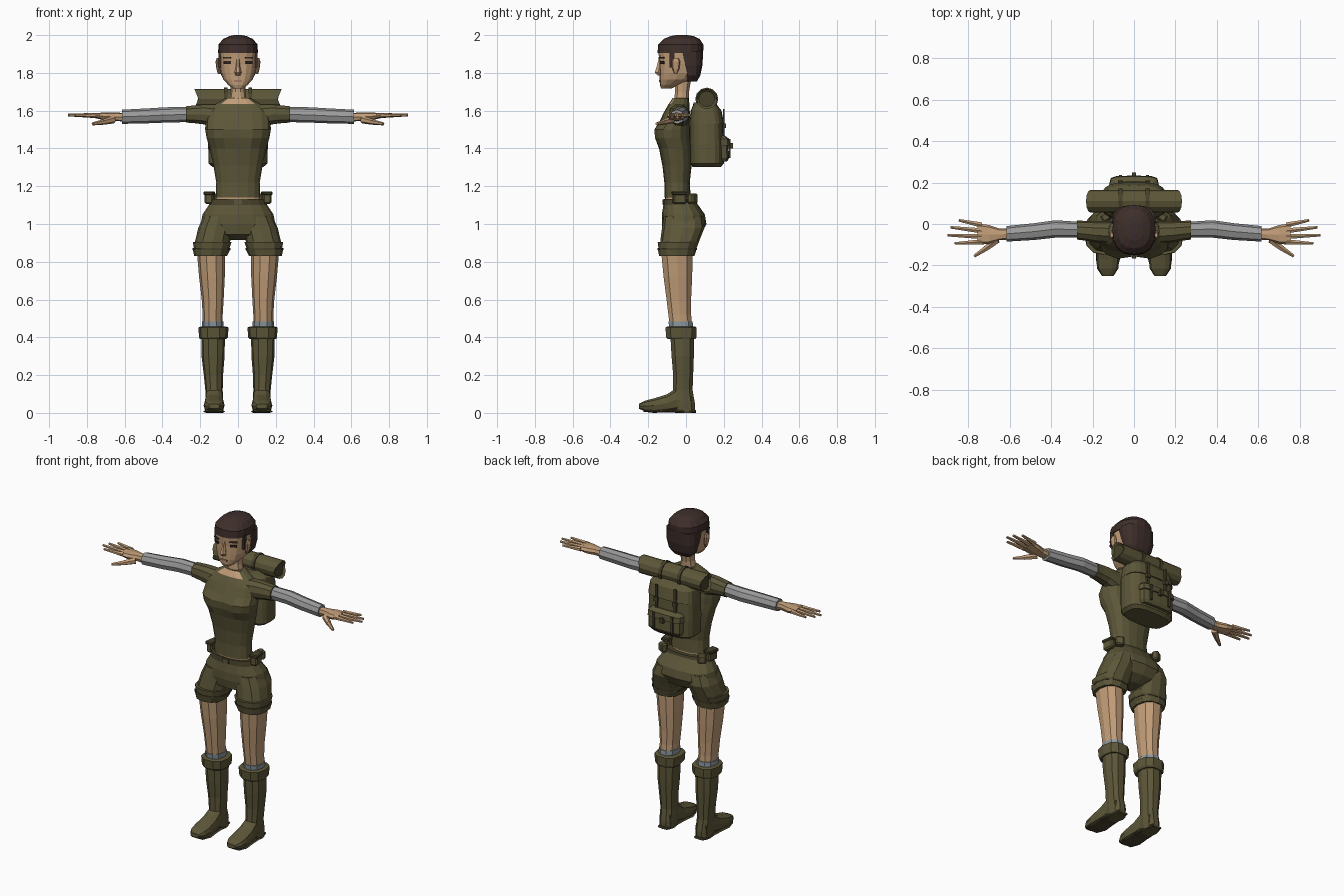
import bpy, bmesh, math
from mathutils import Vector, Matrix


def material(name, rgb):
    m = bpy.data.materials.new(name)
    m.diffuse_color = (*rgb, 1)
    return m


OLIVE = material("olive_cloth", (0.107, 0.094, 0.040))
DARK = material("dark_olive", (0.062, 0.053, 0.024))
SKIN = material("skin", (0.53, 0.335, 0.185))
HAIR = material("dark_brown_hair", (0.048, 0.028, 0.024))
GRAY = material("gray_sleeve", (0.33, 0.33, 0.335))
SOCK = material("sock_blue_gray", (0.26, 0.31, 0.35))
EYE = material("eye_dark", (0.03, 0.018, 0.014))
LIP = material("lip", (0.36, 0.19, 0.12))


def finish(name, bm, mat, mirror=False):
    bmesh.ops.recalc_face_normals(bm, faces=bm.faces)
    me = bpy.data.meshes.new(name)
    bm.to_mesh(me)
    bm.free()
    me.materials.append(mat)
    ob = bpy.data.objects.new(name, me)
    bpy.context.collection.objects.link(ob)
    if mirror:
        mod = ob.modifiers.new("mirror", 'MIRROR')
        mod.use_clip = False
        mod.use_mirror_merge = False
    return ob


def loft(name, rings, mat, axis='z', n=12, p=2.2, mirror=False):
    """Skin superellipse rings given as (position, a0, a1, b0, b1) bounds."""
    bm = bmesh.new()
    loops = []
    for t, a0, a1, b0, b1 in rings:
        loop = []
        for i in range(n):
            w = 2 * math.pi * i / n
            c, s = math.cos(w), math.sin(w)
            a = (a0 + a1) / 2 + (a1 - a0) / 2 * math.copysign(abs(c) ** (2 / p), c)
            b = (b0 + b1) / 2 + (b1 - b0) / 2 * math.copysign(abs(s) ** (2 / p), s)
            loop.append(bm.verts.new({'x': (t, a, b), 'y': (a, t, b), 'z': (a, b, t)}[axis]))
        loops.append(loop)
    for u, v in zip(loops, loops[1:]):
        for i in range(n):
            j = (i + 1) % n
            bm.faces.new((u[i], u[j], v[j], v[i]))
    bm.faces.new(loops[0])
    bm.faces.new(loops[-1])
    return finish(name, bm, mat, mirror)


def body(name, rows, mat, **kw):
    """Loft symmetric about x = 0 from rows (z, half_width, front, back)."""
    return loft(name, [(z, -r, r, f, b) for z, r, f, b in rows], mat, **kw)


def limb(name, rows, mat, **kw):
    """Mirrored vertical loft from rows (z, centre_x, half_width, front, back)."""
    return loft(name, [(z, c - r, c + r, f, b) for z, c, r, f, b in rows], mat, mirror=True, **kw)


def box(name, centre, size, mat, turn=0, mirror=False, bevel=0):
    bm = bmesh.new()
    bmesh.ops.create_cube(bm, size=1)
    bmesh.ops.scale(bm, vec=size, verts=bm.verts)
    if bevel:
        bmesh.ops.bevel(bm, geom=bm.edges[:], offset=bevel, segments=1, affect='EDGES')
    bmesh.ops.transform(bm, matrix=Matrix.Translation(centre) @ Matrix.Rotation(turn, 4, 'Z'), verts=bm.verts)
    return finish(name, bm, mat, mirror)


def tube(name, p0, p1, r0, r1, mat, n=6):
    p0, p1 = Vector(p0), Vector(p1)
    d = p1 - p0
    bm = bmesh.new()
    bmesh.ops.create_cone(bm, cap_ends=True, segments=n, radius1=r0, radius2=r1, depth=d.length)
    rot = d.to_track_quat('Z', 'Y').to_matrix().to_4x4()
    bmesh.ops.transform(bm, matrix=Matrix.Translation((p0 + p1) / 2) @ rot, verts=bm.verts)
    return finish(name, bm, mat, True)


# Shirt with bust shaping and an open neckline
shirt = body("shirt", [
    (1.14, .118, -.115, .025), (1.22, .115, -.115, .02), (1.31, .13, -.125, .03),
    (1.40, .15, -.143, .03), (1.455, .166, -.17, .025), (1.50, .174, -.174, .025),
    (1.54, .172, -.142, .02), (1.595, .165, -.115, .02), (1.635, .12, -.092, .018),
    (1.668, .065, -.07, .015)], OLIVE, n=16, p=2.4)
for v in shirt.data.vertices:
    if abs(v.co.x) < .02 and v.co.y < 0 and 1.43 < v.co.z < 1.52:
        v.co.y += .018
shirt.data.materials.append(SKIN)
for f in shirt.data.polygons:
    if f.center.z > 1.64 and f.center.y < -.03 and abs(f.center.x) < .07:
        f.material_index = 1

# Arms: short sleeve, long under-sleeve, hand
loft("short_sleeve", [(.11, -.095, .015, 1.50, 1.635), (.18, -.09, .015, 1.525, 1.635),
                      (.235, -.08, .015, 1.532, 1.63), (.275, -.075, .017, 1.535, 1.625)],
     OLIVE, axis='x', n=10, mirror=True)
loft("under_sleeve", [(.25, -.066, .01, 1.54, 1.62), (.38, -.066, .018, 1.537, 1.618),
                      (.48, -.077, .004, 1.533, 1.612), (.615, -.085, -.01, 1.53, 1.605)],
     GRAY, axis='x', n=8, mirror=True)
loft("palm", [(.60, -.075, -.022, 1.543, 1.588), (.65, -.078, -.022, 1.545, 1.59),
              (.70, -.096, -.005, 1.548, 1.59), (.755, -.1, .003, 1.56, 1.588)],
     SKIN, axis='x', n=8, p=2.8, mirror=True)
for label, y, tip, ty in (("little", -.005, .845, .018), ("ring", -.033, .885, -.016),
                          ("middle", -.06, .9, -.054), ("index", -.086, .865, -.094)):
    tube(label + "_finger", (.735, y, 1.574), (tip, ty, 1.577), .0145, .007, SKIN)
tube("thumb", (.66, -.075, 1.552), (.715, -.118, 1.54), .02, .015, SKIN)
tube("thumb_tip", (.712, -.116, 1.54), (.77, -.155, 1.53), .0145, .008, SKIN)

# Neck, head and hair
body("neck", [(1.60, .06, -.07, 0), (1.66, .045, -.064, .016), (1.70, .039, -.06, .018),
              (1.77, .042, -.06, .03)], SKIN, n=10)
body("head", [(1.718, .028, -.132, -.075), (1.735, .05, -.138, -.04), (1.765, .078, -.14, .03),
              (1.80, .091, -.14, .06), (1.85, .098, -.14, .075), (1.91, .1, -.146, .08),
              (1.96, .085, -.13, .07)], SKIN, n=16, p=2.5)
body("hair_top", [(1.905, .105, -.151, .091), (1.95, .104, -.147, .092), (1.98, .078, -.118, .072),
                  (1.995, .045, -.08, .04), (2.0, .02, -.05, .01)], HAIR, n=16, p=2.4)
body("hair_back", [(1.755, .06, 0, .058), (1.785, .088, -.01, .075), (1.84, .102, -.03, .087),
                   (1.915, .105, -.06, .091)], HAIR, n=16, p=2.6)
box("sideburn", (.096, -.075, 1.872), (.014, .026, .085), HAIR, mirror=True)
limb("ear", [(1.795, .1, .007, -.062, -.048), (1.82, .104, .01, -.072, -.036),
             (1.86, .109, .01, -.076, -.03), (1.878, .107, .006, -.065, -.04)], SKIN, n=8)
body("nose", [(1.787, .013, -.152, -.125), (1.803, .018, -.168, -.125), (1.84, .01, -.155, -.125),
              (1.875, .009, -.146, -.125)], SKIN, n=6)
box("eye", (.058, -.1275, 1.855), (.04, .0098, .014), EYE, turn=.5, mirror=True)
box("eyebrow", (.058, -.129, 1.88), (.046, .0098, .008), HAIR, turn=.5, mirror=True)
box("mouth", (0, -.1375, 1.757), (.042, .0095, .009), LIP)

# Waist, belt and pouches
body("waist", [(1.10, .125, -.112, .03), (1.15, .114, -.112, .02)], SKIN, n=16)
body("belt", [(1.10, .152, -.122, .058), (1.132, .142, -.119, .05)], DARK, n=16, p=2.5)
box("side_pouch", (.15, -.035, 1.138), (.045, .07, .065), OLIVE, turn=.15, mirror=True, bevel=.008)
box("side_pouch_flap", (.152, -.035, 1.163), (.052, .076, .02), DARK, turn=.15, mirror=True, bevel=.005)
box("rear_pouch", (.135, .035, 1.135), (.05, .04, .055), OLIVE, turn=-.6, mirror=True, bevel=.008)
box("belt_buckle", (0, -.121, 1.116), (.04, .009, .026), OLIVE)

# Shorts
body("shorts_hips", [(.915, .035, -.06, .03), (.945, .14, -.118, .08), (1.0, .198, -.128, .108),
                     (1.05, .188, -.128, .1), (1.10, .155, -.12, .065), (1.122, .142, -.116, .05)],
     OLIVE, n=16, p=2.4)
limb("shorts_leg", [(.85, .14, .092, -.14, .048), (.91, .134, .093, -.136, .07),
                    (.98, .118, .092, -.127, .098), (1.04, .1, .082, -.118, .09)], OLIVE, p=2.4)
limb("shorts_cuff", [(.83, .145, .087, -.142, .045), (.868, .14, .1, -.15, .056)], OLIVE, p=2.4)
limb("shorts_cuff_upper", [(.866, .14, .093, -.145, .052), (.906, .136, .103, -.15, .066)], OLIVE, p=2.4)
limb("cuff_seam", [(.862, .14, .1005, -.1505, .057), (.872, .14, .1005, -.1505, .057)], DARK, p=2.4)

# Legs, socks and boots
limb("leg", [(.46, .134, .053, -.088, .036), (.52, .134, .053, -.096, .03), (.60, .134, .058, -.106, .03),
             (.72, .138, .068, -.122, .036), (.87, .144, .075, -.137, .04)], SKIN, n=10)
limb("sock", [(.43, .133, .056, -.09, .042), (.485, .133, .057, -.096, .038)], SOCK, n=10)
limb("boot_cuff", [(.39, .132, .07, -.1, .053), (.40, .13, .076, -.108, .058), (.452, .13, .08, -.112, .06),
                   (.457, .13, .066, -.1, .05)], OLIVE, n=10, p=2.6)
limb("boot_shaft", [(0, .125, .045, -.06, .05), (.05, .125, .047, -.08, .05), (.12, .127, .046, -.072, .037),
                    (.2, .13, .051, -.07, .04), (.3, .132, .061, -.079, .044), (.42, .132, .063, -.086, .046)],
     OLIVE, n=10, p=2.4)
loft("boot_foot", [(.03, .085, .165, .0, .10), (-.05, .08, .172, .008, .135), (-.1, .075, .178, .004, .1),
                   (-.17, .071, .182, 0, .078), (-.215, .076, .178, .006, .066), (-.25, .098, .155, .022, .048)],
     OLIVE, axis='y', n=10, p=2.8, mirror=True)
loft("boot_sole", [(.052, .09, .16, 0, .016), (-.03, .078, .175, 0, .016), (-.1, .073, .18, .003, .016),
                   (-.17, .068, .184, 0, .014), (-.225, .082, .172, .006, .022)],
     DARK, axis='y', n=8, p=4, mirror=True)

# Backpack with pocket, flap and straps
body("backpack", [(1.303, .135, .035, .185), (1.32, .156, .022, .2), (1.42, .158, .02, .2),
                  (1.54, .155, .02, .194), (1.60, .145, .025, .18), (1.635, .115, .04, .15)],
     OLIVE, n=20, p=3.2)
body("pack_flap", [(1.53, .157, .03, .202), (1.60, .149, .03, .188), (1.642, .115, .04, .155)],
     OLIVE, n=20, p=3.2)
body("pack_pocket", [(1.332, .105, .15, .218), (1.35, .115, .15, .228), (1.44, .112, .15, .224)],
     OLIVE, n=12, p=4)
body("pocket_flap", [(1.415, .12, .15, .234), (1.45, .118, .15, .23), (1.468, .1, .15, .205)],
     OLIVE, n=12, p=4)
box("pocket_buckle", (0, .236, 1.415), (.02, .024, .03), DARK)
box("pack_strap", (.065, .2, 1.51), (.016, .0095, .2), DARK, mirror=True)
box("strap_buckle", (.065, .204, 1.52), (.026, .014, .026), DARK, mirror=True)
box("pocket_strap", (.065, .232, 1.40), (.014, .0095, .1), DARK, mirror=True)

# Bedroll with slanted, recessed ends, and the loops that hold it
roll = loft("bedroll", [(-.21, .055, .165, 1.608, 1.716), (.21, .055, .165, 1.608, 1.716)],
            OLIVE, axis='x', n=12, p=2)
roll.data.materials.append(DARK)
bm = bmesh.new()
bm.from_mesh(roll.data)
for v in bm.verts:
    v.co.x += math.copysign((v.co.z - 1.662) * .4, v.co.x)
bm.normal_update()
caps = [f for f in bm.faces if len(f.verts) > 4]
bmesh.ops.inset_individual(bm, faces=caps, thickness=.012, depth=-.012)
for f in bm.faces:
    if len(f.verts) > 4:
        f.material_index = 1
bm.to_mesh(roll.data)
bm.free()
loft("bedroll_loop", [(.055, .049, .171, 1.602, 1.722), (.075, .049, .171, 1.602, 1.722)],
     DARK, axis='x', n=12, p=2, mirror=True)
